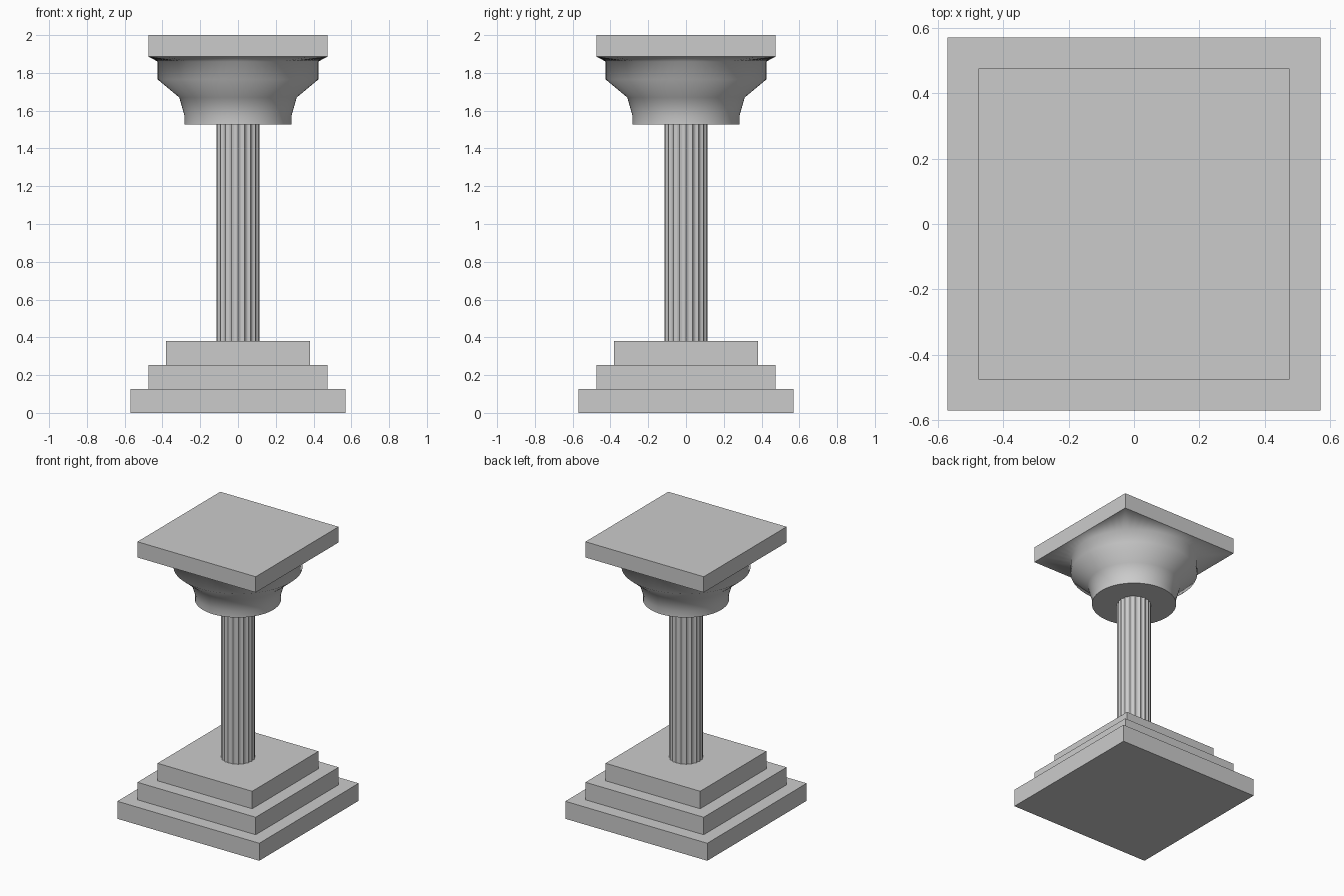
import bpy, bmesh
from math import sin, cos, pi

if "Cube" in bpy.data.objects:
    bpy.data.objects.remove(bpy.data.objects["Cube"])


def slab(name, half, z0, z1):
    bpy.ops.mesh.primitive_cube_add(size=1, location=(0, 0, (z0 + z1) / 2))
    ob = bpy.context.object
    ob.name = name
    ob.scale = (2 * half, 2 * half, z1 - z0)
    bpy.ops.object.transform_apply(location=False, rotation=False, scale=True)


def loft(name, rings, smooth):
    """Skin a stack of (outline, z) rings and cap both ends."""
    bm = bmesh.new()
    loops = [[bm.verts.new((x, y, z)) for x, y in outline] for outline, z in rings]
    n = len(loops[0])
    for low, high in zip(loops, loops[1:]):
        for i in range(n):
            j = (i + 1) % n
            f = bm.faces.new((low[i], low[j], high[j], high[i]))
            f.smooth = smooth
    bm.faces.new(loops[0][::-1])
    bm.faces.new(loops[-1])
    mesh = bpy.data.meshes.new(name)
    bm.to_mesh(mesh)
    bm.free()
    ob = bpy.data.objects.new(name, mesh)
    bpy.context.collection.objects.link(ob)
    return ob


def polar(radius_at, n):
    angles = [2 * pi * i / n for i in range(n)]
    return [(radius_at(i, a) * cos(a), radius_at(i, a) * sin(a))
            for i, a in enumerate(angles)]


def circle(r, n=64):
    return polar(lambda i, a: r, n)


def square(half, n=64):
    return polar(lambda i, a: half / max(abs(cos(a)), abs(sin(a))), n)


# Stepped square base
for name, half, z0, z1 in (("base_bottom_step", 0.57, 0, 0.127),
                           ("base_middle_step", 0.475, 0.127, 0.254),
                           ("base_top_step", 0.38, 0.254, 0.381)):
    slab(name, half, z0, z1)

# Fluted shaft: 20 shallow scallops meeting at sharp ridges
flutes, steps = 20, 6
fluted = polar(lambda i, a: 0.113 - 0.008 * sin(pi * (i % steps) / steps),
               flutes * steps)
shaft = loft("fluted_shaft", [(fluted, 0.381), (fluted, 1.53)], False)

# Bell-shaped round capital flaring into the square top slab
profile = [(0.283, 1.527), (0.283, 1.572), (0.311, 1.67),
           (0.425, 1.765), (0.425, 1.86)]
loft("capital", [(circle(r), z) for r, z in profile] + [(square(0.475), 1.886)], True)

# Square top slab
slab("top_slab", 0.475, 1.886, 2.0)
